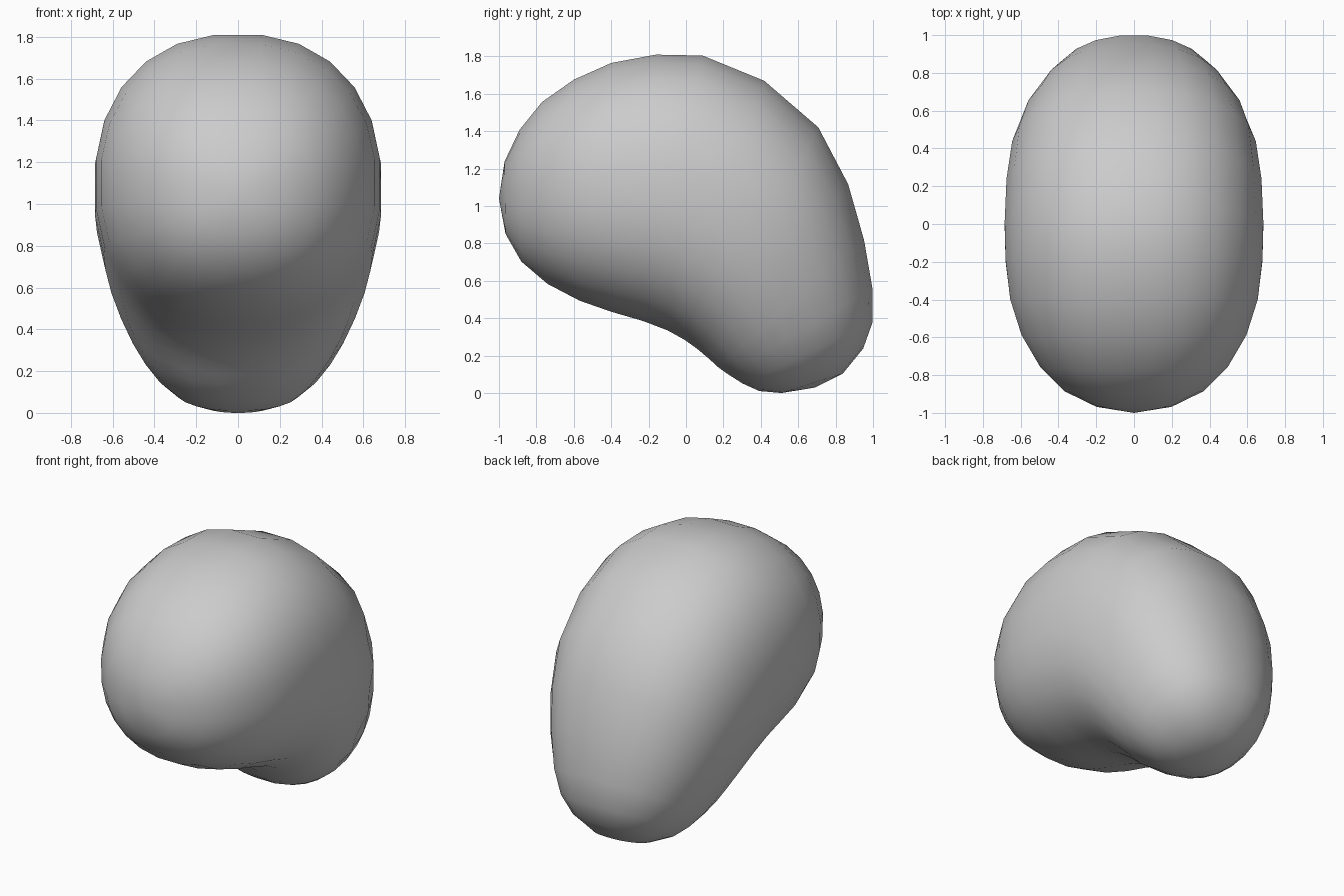
import bpy, bmesh
from math import sin, cos, pi, copysign

if "Cube" in bpy.data.objects:
    bpy.data.objects.remove(bpy.data.objects["Cube"])

SIDES = 24
POWER = 0.89  # slightly squarish ellipse

# Cross-sections along the bend: outer (y, z), inner (y, z), half width
SECTIONS = [
    (-0.97, 1.24, -0.965, 0.85, 0.20),
    (-0.89, 1.41, -0.88, 0.70, 0.37),
    (-0.77, 1.56, -0.74, 0.58, 0.50),
    (-0.60, 1.68, -0.57, 0.49, 0.60),
    (-0.40, 1.77, -0.40, 0.43, 0.66),
    (-0.16, 1.815, -0.23, 0.38, 0.685),
    (0.09, 1.81, -0.10, 0.33, 0.69),
    (0.42, 1.675, -0.01, 0.28, 0.68),
    (0.71, 1.425, 0.06, 0.23, 0.65),
    (0.87, 1.12, 0.12, 0.18, 0.60),
    (0.955, 0.82, 0.17, 0.135, 0.54),
    (1.00, 0.56, 0.22, 0.10, 0.475),
    (1.00, 0.38, 0.30, 0.05, 0.40),
    (0.95, 0.24, 0.39, 0.01, 0.31),
    (0.84, 0.105, 0.51, 0.0, 0.18),
]
POLES = ((-1.0, 1.04), (0.69, 0.03))


def soft(v):
    return copysign(abs(v) ** POWER, v)


# Bean-shaped body lofted through the sections
bm = bmesh.new()
rings = []
for oy, oz, iy, iz, w in SECTIONS:
    ring = []
    for i in range(SIDES):
        a = 2 * pi * (i + 0.5) / SIDES
        c, s = soft(cos(a)), soft(sin(a))
        y = (oy + iy) / 2 + c * (oy - iy) / 2
        z = (oz + iz) / 2 + c * (oz - iz) / 2
        ring.append(bm.verts.new((w * s, y, z)))
    rings.append(ring)

for a, b in zip(rings, rings[1:]):
    for i in range(SIDES):
        j = (i + 1) % SIDES
        bm.faces.new((a[i], a[j], b[j], b[i]))

# Rounded ends
for ring, (y, z) in zip((rings[0], rings[-1]), POLES):
    tip = bm.verts.new((0, y, z))
    for i in range(SIDES):
        bm.faces.new((ring[i], ring[(i + 1) % SIDES], tip))

bmesh.ops.recalc_face_normals(bm, faces=bm.faces)
for f in bm.faces:
    f.smooth = True
mesh = bpy.data.meshes.new("bean_body")
bm.to_mesh(mesh)
bm.free()
bpy.context.collection.objects.link(bpy.data.objects.new("bean_body", mesh))
